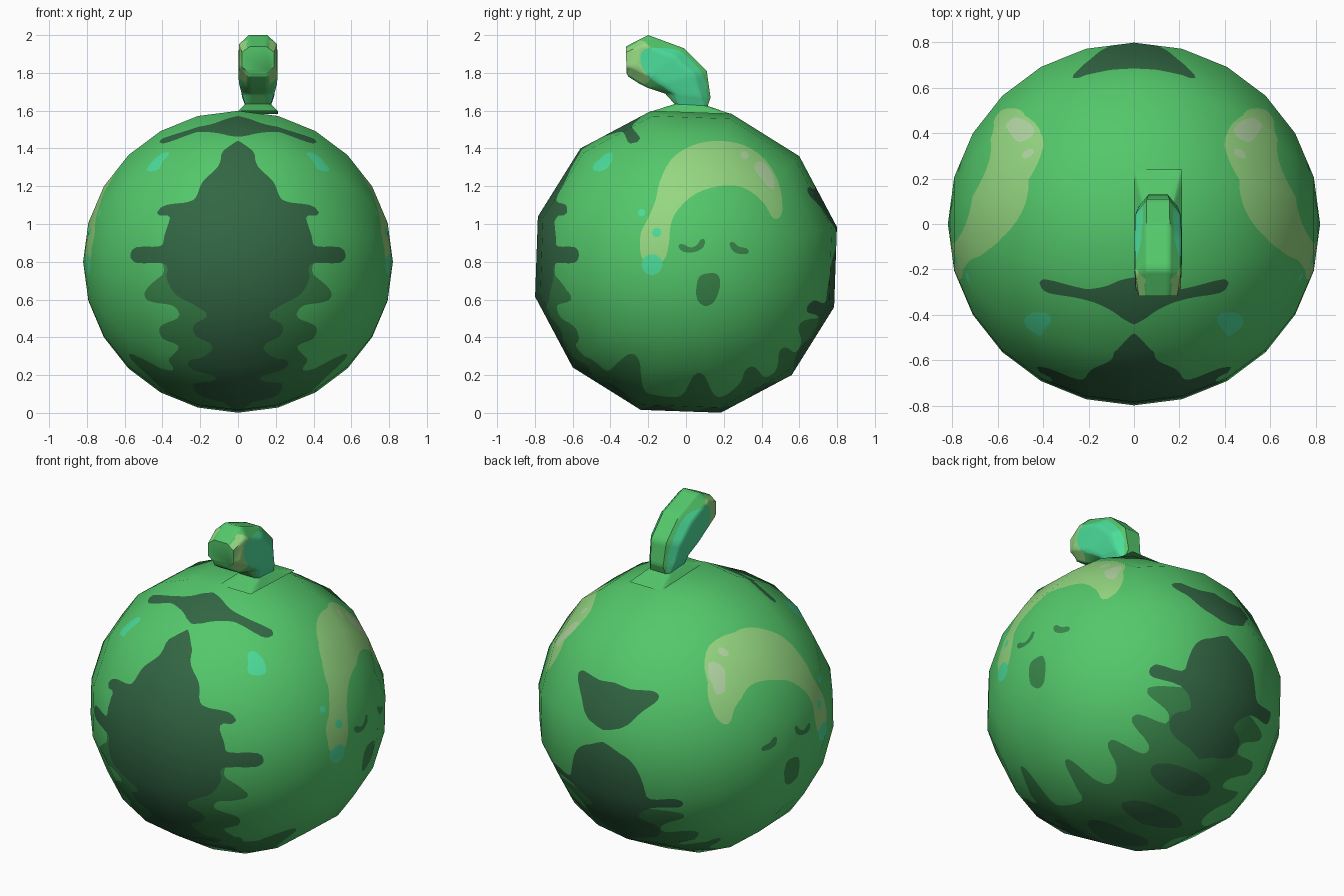
import bpy, bmesh, math
from mathutils import Vector, Matrix

if "Cube" in bpy.data.objects:
    bpy.data.objects.remove(bpy.data.objects["Cube"])

CEN = Vector((0, 0, 0.80))
R = 0.82
COLOURS = [("leaf_green", (0.088, 0.58, 0.147)), ("shade_green", (0.042, 0.24, 0.07)),
           ("dark_green", (0.032, 0.135, 0.057)), ("light_green", (0.30, 0.68, 0.22)),
           ("turquoise", (0.072, 0.72, 0.325)), ("pale_green", (0.45, 0.67, 0.37))]
BODY, SHADE, DARK, LIGHT, TURQ, PALE = range(6)
MATS = []
for name, c in COLOURS:
    m = bpy.data.materials.new(name)
    m.diffuse_color = (*c, 1)
    m.use_nodes = True
    m.node_tree.nodes["Principled BSDF"].inputs["Base Color"].default_value = m.diffuse_color
    MATS.append(m)


# ---- flat coordinates in which the markings are drawn (all mirrored in x)
def side(p):
    return p.y, p.z


def front(p):
    return (abs(p.x), p.z) if p.y < 0 else None


def belt(p):  # |x| and angle from front (0) under the belly (90) to the back (180)
    a = math.atan2(-(p.z - 0.805), -p.y)
    if a < -math.pi / 2:
        a += 2 * math.pi
    return abs(p.x), a * 0.8


def belt_pts(pts):
    return [(x, math.radians(a) * 0.8) for x, a in pts]


def blob(cx, cy, rx, ry, n=10):
    return [(cx + rx * math.cos(2 * math.pi * i / n), cy + ry * math.sin(2 * math.pi * i / n))
            for i in range(n)]


def curve(pts, n=3):  # closed Catmull-Rom outline
    out, k = [], len(pts)
    for i in range(k):
        a, b, c, d = (Vector(pts[(i + j) % k]) for j in (-1, 0, 1, 2))
        for s in range(n):
            t = s / n
            out.append(tuple(0.5 * (2 * b + (c - a) * t + (2 * a - 5 * b + 4 * c - d) * t * t
                                    + (3 * b - a - 3 * c + d) * t ** 3)))
    return out


def signed_dist(x, y, poly):
    best, inside = 1e9, False
    x1, y1 = poly[-1]
    for x2, y2 in poly:
        dx, dy = x2 - x1, y2 - y1
        t = max(0, min(1, ((x - x1) * dx + (y - y1) * dy) / (dx * dx + dy * dy + 1e-12)))
        best = min(best, (x1 + t * dx - x) ** 2 + (y1 + t * dy - y) ** 2)
        if (y1 > y) != (y2 > y) and x < x1 + (y - y1) * dx / dy:
            inside = not inside
        x1, y1 = x2, y2
    return -math.sqrt(best) if inside else math.sqrt(best)


def paint(bm, proj, pts, mat, test=None):
    """Cut the outline into the surface and colour the faces inside it."""
    poly = curve(pts)
    m = 0.06
    x0, x1 = min(p[0] for p in poly) - m, max(p[0] for p in poly) + m
    y0, y1 = min(p[1] for p in poly) - m, max(p[1] for p in poly) + m
    f = {}
    for v in bm.verts:
        q = proj(v.co)
        if q and x0 < q[0] < x1 and y0 < q[1] < y1:
            d = signed_dist(q[0], q[1], poly)
            f[v] = 0.0 if abs(d) < 0.0008 else d
    edges = {e for v in f for e in v.link_edges}
    for e in edges:
        a, b = e.verts
        if a in f and b in f and f[a] * f[b] < 0:
            _, nv = bmesh.utils.edge_split(e, a, f[a] / (f[a] - f[b]))
            f[nv] = 0.0
    for face in {fc for v in f if f[v] == 0 for fc in v.link_faces}:
        on = [v for v in face.verts if f.get(v) == 0]
        if len(on) == 2 and not any(set(e.verts) == set(on) for e in face.edges):
            bmesh.utils.face_split(face, on[0], on[1])
    for face in {fc for v in f if f[v] < 0 for fc in v.link_faces}:
        if all(v in f for v in face.verts) and sum(f[v] for v in face.verts) < 0:
            if test is None or test(face.calc_center_median()):
                face.material_index = mat


def finish(bm, name):
    me = bpy.data.meshes.new(name)
    for fc in bm.faces:
        fc.smooth = True
    bm.to_mesh(me)
    bm.free()
    for m in MATS:
        me.materials.append(m)
    ob = bpy.data.objects.new(name, me)
    bpy.context.collection.objects.link(ob)
    return ob


# ---- round body: 12 x 12 sphere with its poles left and right, facets kept flat
bm = bmesh.new()
bmesh.ops.create_uvsphere(bm, u_segments=12, v_segments=12, radius=R)
rot = Matrix.Rotation(math.radians(13), 4, 'X') @ Matrix.Rotation(math.radians(90), 4, 'Y')
bmesh.ops.transform(bm, matrix=Matrix.Translation(CEN) @ rot, verts=bm.verts)
bmesh.ops.subdivide_edges(bm, edges=bm.edges[:], cuts=15, use_grid_fill=True)

# belly fringe, running from the front under the body to the back
paint(bm, belt, belt_pts([
    (-.1, -2), (.36, -2), (.39, 5), (.44, 9), (.49, 14), (.48, 19), (.35, 19), (.31, 24),
    (.41, 30), (.40, 36), (.31, 38), (.37, 46), (.34, 54), (.46, 56), (.57, 59), (.56, 65),
    (.44, 70), (.36, 75), (.33, 86), (.42, 90), (.53, 94), (.53, 99), (.38, 102), (.32, 106),
    (.36, 113), (.45, 118), (.44, 123), (.29, 124), (.29, 129), (.42, 134), (.41, 139),
    (.26, 140), (.27, 145), (.40, 149), (.39, 153), (.22, 157), (-.1, 160)]), SHADE)
# front dark shape with side bars, then scallops downwards
paint(bm, belt, belt_pts([
    (-.1, -47), (.07, -47), (.10, -40), (.19, -33), (.235, -25), (.38, -25), (.43, -22),
    (.41, -20), (.36, -19), (.39, -11), (.41, -6.5), (.54, -7), (.57, -3), (.54, 1), (.41, 1),
    (.37, 3), (.38, 7), (.33, 14), (.22, 18), (.16, 22), (.23, 26), (.23, 31), (.13, 35),
    (.18, 40), (.26, 43), (.25, 48), (.12, 51), (.14, 55), (.23, 58), (.21, 66), (.08, 69),
    (-.1, 69)]), DARK)
# dark spots under the belly
for a in (80, 101, 121):
    paint(bm, belt, belt_pts(blob(0, a, 0.21, 6)), DARK)
# back dark shape
paint(bm, belt, belt_pts([
    (-.1, 183), (.1, 182), (.20, 177), (.24, 169), (.27, 163), (.41, 163), (.43, 159),
    (.40, 157), (.25, 157), (.15, 150), (.24, 145), (.22, 138), (.08, 135), (-.1, 135)]), DARK)
# upper back patch and forehead patch
paint(bm, belt, belt_pts([
    (-.1, 209), (.1, 209), (.24, 211), (.27, 208), (.20, 201), (.11, 193), (-.1, 191)]), DARK)
paint(bm, belt, belt_pts([
    (-.05, -72), (.05, -72), (.12, -69.5), (.22, -68), (.40, -69.5), (.41, -66), (.37, -64),
    (.22, -64), (.11, -61), (.03, -57), (-.03, -57)]), DARK)
# turquoise spots on the brow
paint(bm, front, [(.36, 1.375), (.40, 1.375), (.455, 1.33), (.485, 1.285), (.45, 1.28),
                  (.415, 1.295), (.40, 1.33)], TURQ)
# light hook on both sides
paint(bm, side, [
    (-.24, .84), (-.24, .95), (-.2, 1.03), (-.16, 1.13), (-.14, 1.22), (-.08, 1.34), (.02, 1.41),
    (.15, 1.44), (.3, 1.42), (.42, 1.34), (.49, 1.22), (.51, 1.1), (.5, 1.04), (.46, 1.03),
    (.42, 1.1), (.36, 1.16), (.28, 1.2), (.17, 1.2), (.05, 1.16), (-.04, 1.08), (-.08, 1.0),
    (-.09, .9), (-.11, .82), (-.15, .79), (-.21, .8)], LIGHT)
for cx, cy, r in ((-.18, .785, .055), (-.155, .955, .025), (-.235, 1.06, .02)):
    paint(bm, side, blob(cx, cy, r, r), TURQ)
paint(bm, side, [(.36, 1.30), (.40, 1.335), (.455, 1.27), (.47, 1.19), (.445, 1.19),
                 (.40, 1.24)], PALE)
paint(bm, side, blob(.31, 1.365, .022, .022), PALE)
# small sleepy faces on the sides: two eyes and a mouth
paint(bm, side, [(-.04, .885), (-.02, .895), (.025, .875), (.06, .89), (.08, .92), (.1, .915),
                 (.09, .875), (.04, .85), (-.02, .855)], SHADE)
paint(bm, side, [(.23, .895), (.25, .905), (.28, .88), (.325, .87), (.33, .845), (.29, .84),
                 (.25, .855)], SHADE)
paint(bm, side, [(.07, .72), (.12, .74), (.17, .73), (.18, .67), (.15, .59), (.1, .565),
                 (.06, .6), (.055, .66)], SHADE)
body = finish(bm, "body")
body.data.normals_split_custom_set_from_vertices(
    [(v.co - CEN).normalized() for v in body.data.vertices])

# ---- curled stem: chamfered sections rising from the facet right of the centre line
# (front y, z), (back y, z), half width, chamfer
SECTIONS = [((-.18, 1.597), (.24, 1.582), .106, 0), ((-.06, 1.635), (.115, 1.625), .068, .5),
            ((-.11, 1.69), (.13, 1.67), .085, 1), ((-.2, 1.72), (.11, 1.81), .1, 1),
            ((-.25, 1.745), (-.01, 1.93), .104, 1), ((-.305, 1.78), (-.2, 2.0), .1, 1),
            ((-.315, 1.80), (-.318, 1.94), .085, 1)]
SX = 0.106
bm = bmesh.new()
rings = []
for a, b, w, c in SECTIONS:
    a, b = Vector(a), Vector(b)
    s, n = 0.22 * c, 1 - 0.5 * c
    shape = [(0, n), (0, -n), (s, -1), (1 - s, -1), (1, -n), (1, n), (1 - s, 1), (s, 1)]
    rings.append([bm.verts.new((SX + w * k, *a.lerp(b, t))) for t, k in shape])
for r0, r1 in zip(rings, rings[1:]):
    for i in range(8):
        j = (i + 1) % 8
        bm.faces.new((r0[i], r0[j], r1[j], r1[i]))
bm.faces.new(rings[-1])
bmesh.ops.remove_doubles(bm, verts=bm.verts, dist=1e-5)
bmesh.ops.recalc_face_normals(bm, faces=bm.faces)
bmesh.ops.subdivide_edges(bm, edges=bm.edges[:], cuts=5, use_grid_fill=True)


def flank(p):
    return abs(p.x - SX) > 0.058


# light rim near the tip and turquoise flanks
paint(bm, side, [(-.34, 1.77), (-.32, 1.96), (-.23, 1.97), (-.19, 1.93), (-.18, 1.8),
                 (-.22, 1.74)], LIGHT, flank)
paint(bm, side, [(-.24, 1.85), (-.23, 1.92), (-.16, 1.93), (-.04, 1.92), (.06, 1.83), (.1, 1.76),
                 (.115, 1.64), (.02, 1.625), (-.05, 1.64), (-.1, 1.71), (-.19, 1.77)], TURQ, flank)
stem = finish(bm, "stem")
bpy.ops.object.select_all(action='DESELECT')
stem.select_set(True)
bpy.context.view_layer.objects.active = stem
bpy.ops.object.shade_smooth_by_angle(angle=math.radians(50))
